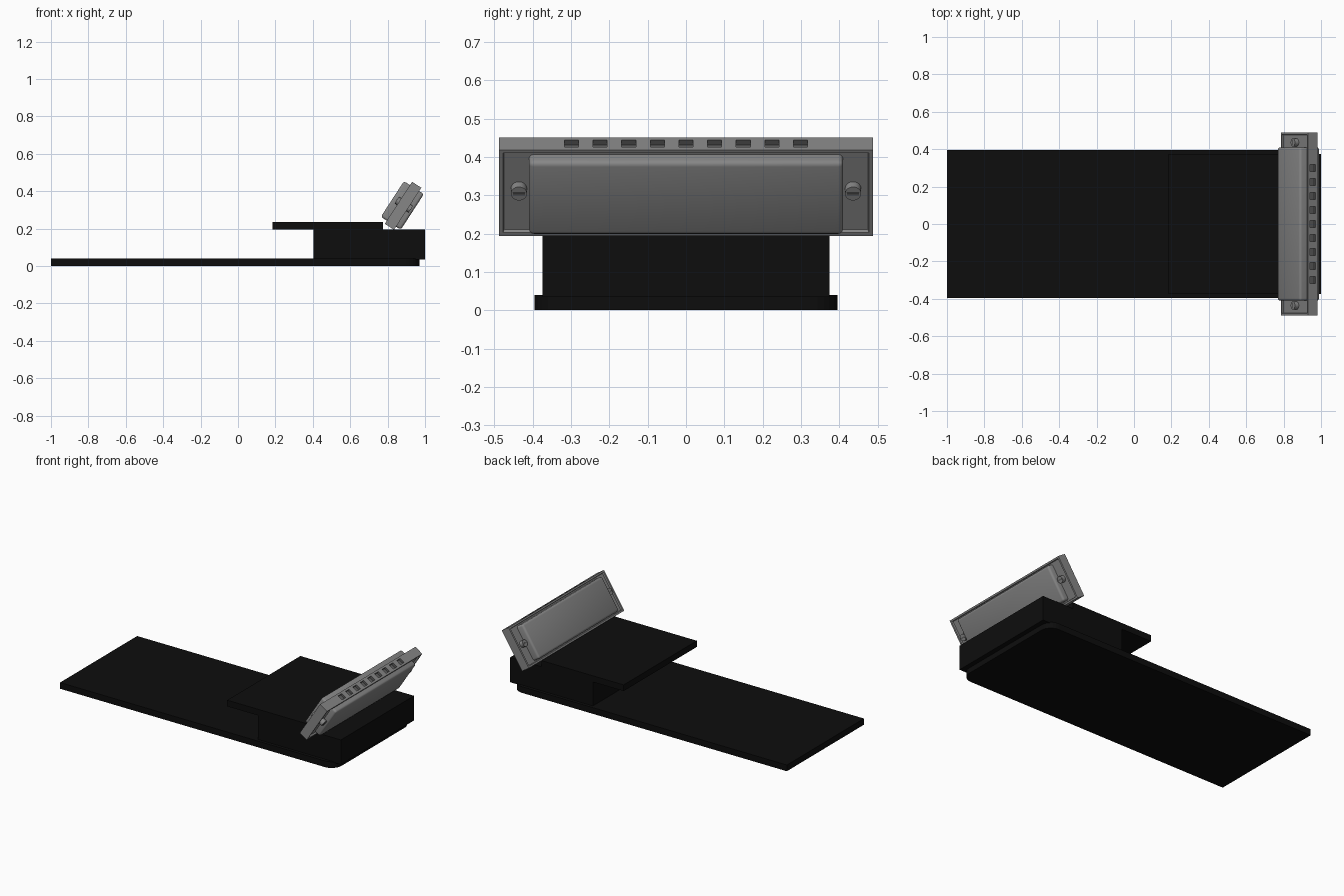
import bpy, bmesh, math
from mathutils import Matrix, Vector

if "Cube" in bpy.data.objects:
    bpy.data.objects.remove(bpy.data.objects["Cube"])

TILT = math.radians(33)
S = 0.752  # middle of the connector along its tilted axis


def material(name, v):
    m = bpy.data.materials.new(name)
    m.diffuse_color = (v, v, v, 1)
    m.use_nodes = True
    m.node_tree.nodes["Principled BSDF"].inputs["Base Color"].default_value = m.diffuse_color
    return m


BLACK = material("matte_black", 0.004)
GREY = material("metal_grey", 0.24)
DARK = material("dark_grey", 0.11)


def box(name, lo, hi, mat, tilted=False, edit=None):
    bm = bmesh.new()
    bmesh.ops.create_cube(bm, size=1)
    for v in bm.verts:
        v.co = Vector([l + (c + 0.5) * (h - l) for l, h, c in zip(lo, hi, v.co)])
    bm.normal_update()
    if edit:
        edit(bm)
    return finish(name, bm, mat, tilted)


def finish(name, bm, mat, tilted):
    me = bpy.data.meshes.new(name)
    bm.to_mesh(me)
    bm.free()
    me.materials.append(mat)
    ob = bpy.data.objects.new(name, me)
    bpy.context.collection.objects.link(ob)
    if tilted:
        ob.rotation_euler = (0, TILT, 0)
    return ob


def round_end(bm):
    # round the two upright edges at the +x end
    es = [e for e in bm.edges if all(v.co.x > 0.9 for v in e.verts)
          and abs(e.verts[0].co.z - e.verts[1].co.z) > 0.01]
    bmesh.ops.bevel(bm, geom=es, offset=0.07, segments=6, profile=0.5, affect='EDGES')


def recess_sides(bm):
    # shallow recess in both broad faces
    fs = [f for f in bm.faces if abs(f.normal.x) > 0.9]
    bmesh.ops.inset_individual(bm, faces=fs, thickness=0.015, depth=0)
    bmesh.ops.inset_individual(bm, faces=fs, thickness=0.004, depth=-0.01)


def soften(side):
    def edit(bm):
        far = max(v.co.x * side for v in bm.verts)
        es = [e for e in bm.edges if all(v.co.x * side > far - 1e-4 for v in e.verts)
              or abs(e.verts[0].co.x - e.verts[1].co.x) > 0.01]
        bmesh.ops.bevel(bm, geom=es, offset=0.013, segments=3, profile=0.5, affect='EDGES')
    return edit


# black stand: long base, block and overhanging shelf
box("base_plate", (-1, -0.395, 0), (0.97, 0.395, 0.04), BLACK, edit=round_end)
box("support_block", (0.405, -0.375, 0.035), (1, 0.375, 0.195), BLACK)
box("shelf_plate", (0.185, -0.375, 0.195), (0.775, 0.375, 0.235), BLACK)

# tilted connector: flange with a row of windows in its top edge
flange = box("connector_flange", (0.535, -0.488, S - 0.135), (0.594, 0.488, S + 0.133),
             GREY, True, recess_sides)
cut = bmesh.new()
for i in range(9):
    mat = Matrix.Translation((0.5645, (i - 4) * 0.0747, S + 0.133)) @ Matrix.Diagonal((0.034, 0.037, 0.03, 1))
    bmesh.ops.create_cube(cut, size=1, matrix=mat)
cutter = finish("window_cutter", cut, DARK, True)
cutter.hide_render = True
flange.data.materials.append(DARK)
mod = flange.modifiers.new("windows", 'BOOLEAN')
mod.object = cutter
mod.operation = 'DIFFERENCE'
mod.solver = 'EXACT'
mod.material_mode = 'TRANSFER'
bpy.context.view_layer.objects.active = flange
bpy.ops.object.modifier_apply(modifier=mod.name)
bpy.data.objects.remove(cutter)

# raised shells on both faces of the flange
shells = [
    box("left_shell", (0.497, -0.41, S - 0.115), (0.55, 0.41, S + 0.112), GREY, True, soften(-1)),
    box("right_shell", (0.58, -0.41, S - 0.115), (0.624, 0.41, S + 0.112), GREY, True, soften(1)),
]

# screws with a slot, one at each end of each face
screws = []
for side, t in ((-1, 0.533), (1, 0.596)):
    for y in (-0.436, 0.436):
        bm = bmesh.new()
        bmesh.ops.create_cone(bm, cap_ends=True, segments=24, radius1=0.021, radius2=0.021, depth=0.026,
                              matrix=Matrix.Translation((t, y, S + 0.006)) @ Matrix.Rotation(math.pi / 2, 4, 'Y'))
        screws.append(finish("screw", bm, GREY, True))
        f = t + side * 0.013
        box("screw_slot", (f - 0.002, y - 0.016, S + 0.002), (f + 0.002, y + 0.016, S + 0.01), DARK, True)

# smooth the rounded parts, keep edges sharp
for ob in shells + screws:
    bpy.context.view_layer.objects.active = ob
    bpy.ops.object.select_all(action='DESELECT')
    ob.select_set(True)
    bpy.ops.object.shade_smooth_by_angle(angle=math.radians(35))
